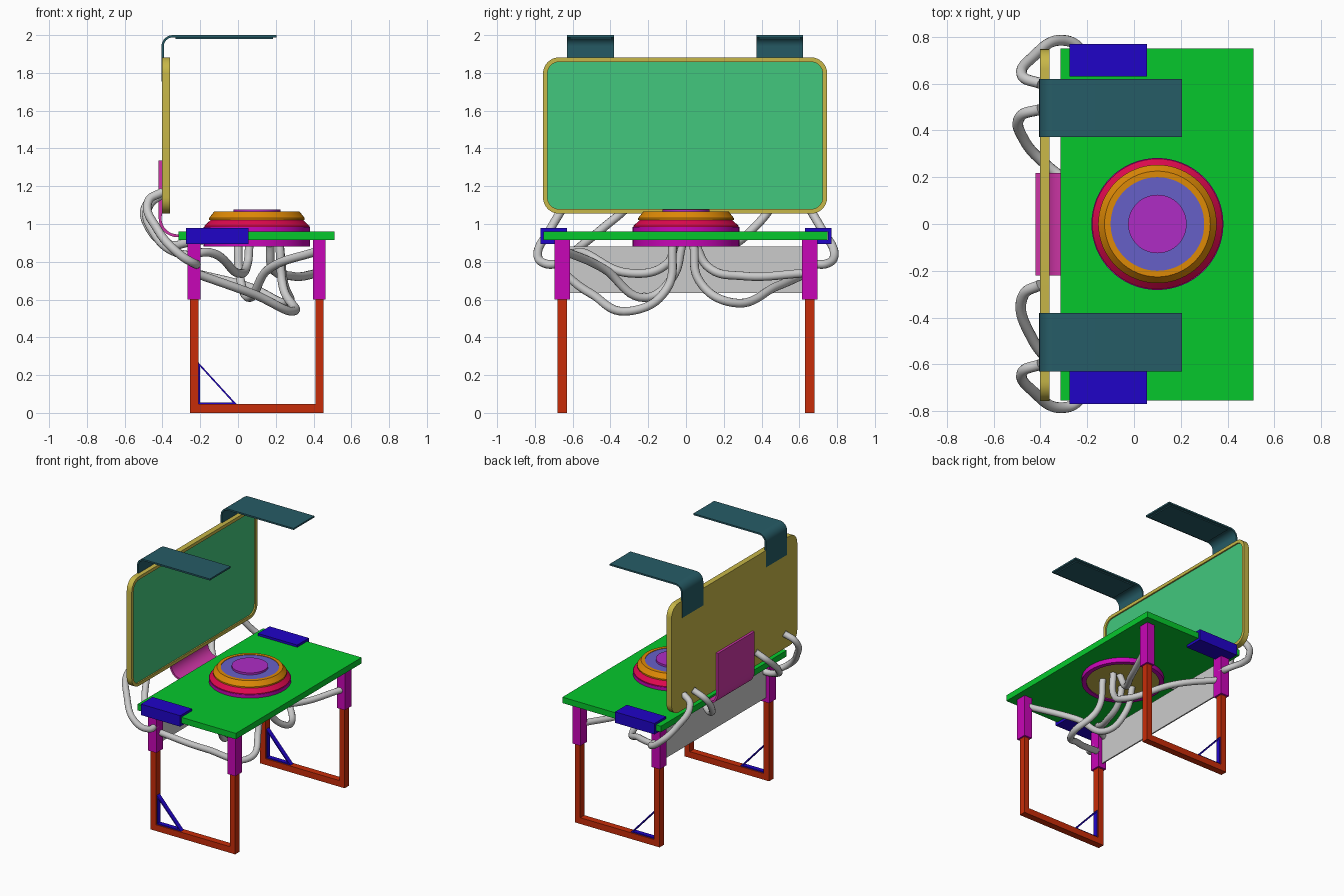
import bpy, bmesh, math

if "Cube" in bpy.data.objects:
    bpy.data.objects.remove(bpy.data.objects["Cube"])


def mat(name, *rgb):
    """Screen colour turned into a linear diffuse colour."""
    m = bpy.data.materials.new(name)
    m.diffuse_color = [min(1, c / .9) ** 2.2 for c in rgb] + [1]
    m.use_nodes = True
    m.node_tree.nodes["Principled BSDF"].inputs["Base Color"].default_value = m.diffuse_color
    return m


GREEN = mat("green", .05, .70, .17)
MAGENTA = mat("magenta", .70, .05, .64)
RED = mat("rust", .70, .17, .06)
BLUE = mat("blue", .13, .04, .70)
OLIVE = mat("olive", .70, .64, .26)
SCREEN = mat("screen green", .24, .70, .44)
TEAL = mat("teal", .15, .325, .36)
PINK = mat("pink", .72, .20, .58)
CRIMSON = mat("crimson", .78, .06, .28)
ORANGE = mat("orange", .78, .48, .05)
LILAC = mat("lilac", .36, .34, .70)
PURPLE = mat("purple", .61, .17, .69)


def finish(name, bm, material=None, smooth=False):
    bmesh.ops.recalc_face_normals(bm, faces=bm.faces)
    me = bpy.data.meshes.new(name)
    bm.to_mesh(me)
    bm.free()
    ob = bpy.data.objects.new(name, me)
    bpy.context.collection.objects.link(ob)
    if material:
        me.materials.append(material)
    if smooth:
        bpy.ops.object.select_all(action='DESELECT')
        ob.select_set(True)
        bpy.context.view_layer.objects.active = ob
        bpy.ops.object.shade_smooth_by_angle(angle=math.radians(25))
    return ob


def box(name, x, y, z, material=None):
    bm = bmesh.new()
    bmesh.ops.create_cube(bm, size=1)
    for v in bm.verts:
        v.co = [(a + b) / 2 + c * (b - a) for (a, b), c in zip((x, y, z), v.co)]
    return finish(name, bm, material)


def extrude(name, pts, vec, material, smooth=False):
    """Closed outline of 3D points pushed along a vector."""
    bm = bmesh.new()
    f = bm.faces.new([bm.verts.new(p) for p in pts])
    new = bmesh.ops.extrude_face_region(bm, geom=[f], use_keep_orig=True)["geom"]
    bmesh.ops.translate(bm, vec=vec, verts=[v for v in new if isinstance(v, bmesh.types.BMVert)])
    return finish(name, bm, material, smooth)


def arc(cx, cy, r, a0, a1, n=8):
    return [(cx + r * math.cos(math.radians(a0 + (a1 - a0) * i / n)),
             cy + r * math.sin(math.radians(a0 + (a1 - a0) * i / n))) for i in range(n + 1)]


def lathe(name, profile, material, n=64):
    """Profile of (radius, z) spun around the hub axis."""
    bm = bmesh.new()
    vs = [bm.verts.new((r, 0, z)) for r, z in profile]
    es = [bm.edges.new(p) for p in zip(vs, vs[1:])]
    bmesh.ops.spin(bm, geom=vs + es, axis=(0, 0, 1), cent=(0, 0, 0), steps=n, angle=math.tau)
    bmesh.ops.remove_doubles(bm, verts=bm.verts, dist=1e-5)
    bmesh.ops.translate(bm, vec=(.1, 0, 0), verts=bm.verts)
    return finish(name, bm, material, True)


def cable(name, pts, r=.023):
    cu = bpy.data.curves.new(name, 'CURVE')
    cu.dimensions = '3D'
    cu.bevel_depth, cu.bevel_resolution, cu.resolution_u = r, 4, 10
    cu.use_fill_caps = True
    sp = cu.splines.new('BEZIER')
    sp.bezier_points.add(len(pts) - 1)
    for bp, p in zip(sp.bezier_points, pts):
        bp.co = p
        bp.handle_left_type = bp.handle_right_type = 'AUTO'
    bpy.context.collection.objects.link(bpy.data.objects.new(name, cu))


# Table top and rear modesty panel
box("table_top", (-.315, .51), (-.755, .75), (.915, .96), GREEN)
box("modesty_panel", (-.24, -.23), (-.63, .63), (.635, .88))

for s, side in ((1, "left"), (-1, "right")):
    def ys(a, b):
        return sorted((s * a, s * b))
    # Leg frames, sleeves and corner braces
    for (a, b), pos in (((-.255, -.21), "back"), ((.41, .452), "front")):
        box(f"{side}_{pos}_leg", (a, b), ys(.63, .68), (.045, .62), RED)
        box(f"{side}_{pos}_leg_sleeve", (a - .012, b + .012), ys(.615, .695), (.60, .915), MAGENTA)
    box(f"{side}_foot_bar", (-.255, .452), ys(.63, .68), (0, .047), RED)
    bm = bmesh.new()
    tri = [[(-.21, .047), (-.21, .268), (-.008, .047)], [(-.202, .056), (-.202, .247), (-.028, .056)]]
    v = [[[bm.verts.new((x, y, z)) for x, z in t] for t in tri] for y in ys(.638, .672)]
    for i in range(3):
        j = (i + 1) % 3
        for k in (0, 1):
            bm.faces.new((v[k][0][i], v[k][0][j], v[k][1][j], v[k][1][i]))
            bm.faces.new((v[0][k][i], v[0][k][j], v[1][k][j], v[1][k][i]))
    finish(f"{side}_corner_brace", bm, BLUE)
    # Clamp wrapped over the table edge
    c = [(.63, .978), (.77, .978), (.77, .895), (.63, .895), (.63, .914), (.752, .914), (.752, .961), (.63, .961)]
    extrude(f"{side}_edge_clamp", [(-.275, s * y, z) for y, z in c], (.33, 0, 0), BLUE)
    # Overhead lamp arm
    y0, y1 = (.372, .62) if s > 0 else (-.63, -.38)
    prof = [(-.405, 1.755)] + arc(-.345, 1.94, .06, 180, 90) + [(.205, 2), (.205, 1.988)] \
        + arc(-.345, 1.94, .048, 90, 180) + [(-.393, 1.755)]
    extrude(f"{side}_lamp_arm", [(x, y0, z) for x, z in prof], (0, y1 - y0, 0), TEAL, True)
    box(f"{side}_lamp_panel", (-.33, .185), (y0 + .015, y1 - .015), (1.98, 1.989), TEAL)


# Display with rounded corners and recessed face
def rounded(y0, y1, z0, z1, r):
    return (arc(y1 - r, z1 - r, r, 0, 90) + arc(y0 + r, z1 - r, r, 90, 180)
            + arc(y0 + r, z0 + r, r, 180, 270) + arc(y1 - r, z0 + r, r, 270, 360))


bm = bmesh.new()
outer, inner = rounded(-.757, .747, 1.055, 1.882, .085), rounded(-.733, .723, 1.079, 1.858, .061)
rings = [[bm.verts.new((x, y, z)) for y, z in o]
         for x, o in ((-.402, outer), (-.36, outer), (-.36, inner), (-.375, inner))]
n = len(outer)
for a, b in zip(rings, rings[1:]):
    for i in range(n):
        bm.faces.new((a[i], a[(i + 1) % n], b[(i + 1) % n], b[i]))
bm.faces.new(rings[0])
bm.faces.new(rings[-1])
finish("display_frame", bm, OLIVE, True)
extrude("display_glass", [(-.374, y, z) for y, z in inner], (.004, 0, 0), SCREEN)

# Curved bracket joining display to table
prof = [(-.42, 1.335)] + arc(-.32, 1.03, .10, 180, 270) + [(-.31, .93), (-.31, .945)] \
    + arc(-.32, 1.03, .085, 270, 180) + [(-.402, 1.06), (-.402, 1.335)]
extrude("display_bracket", [(x, -.22, z) for x, z in prof], (0, .437, 0), PINK, True)

# Round hub set through the table
lathe("hub_body", [(0, .895), (.25, .895), (.25, .88), (.282, .88), (.282, .985), (.2, .985)], MAGENTA)
lathe("hub_underside", [(0, .886), (.249, .886), (.249, .894)], OLIVE)
lathe("hub_lower_ring", [(.2, .984), (.278, .984), (.278, .99), (.238, 1.028), (.2, 1.028)], CRIMSON)
lathe("hub_upper_ring", [(.19, 1.022), (.253, 1.022), (.253, 1.032), (.226, 1.066), (.2, 1.066), (.2, 1.05)], ORANGE)
lathe("hub_plate", [(.2, 1.05), (.2, 1.063), (0, 1.063)], LILAC)
lathe("hub_button", [(.125, 1.06), (.125, 1.078), (0, 1.078)], PURPLE)

# Cables from display back to legs and hub
for s, side in ((1, "left"), (-1, "right")):
    cable(f"{side}_display_cable", [(-.40, s * .60, 1.17), (-.475, s * .63, 1.12), (-.425, s * .72, .97),
                                    (-.31, s * .785, .84), (-.23, s * .745, .79), (-.22, s * .66, .79)])
cable("left_hub_display_cable", [(-.40, .49, 1.16), (-.485, .46, 1.1), (-.47, .36, .98), (-.36, .24, .89),
                                 (-.25, .16, .905), (-.16, .1, .92)])
cable("right_hub_display_cable", [(-.40, -.26, 1.16), (-.47, -.30, 1.1), (-.455, -.45, .97), (-.3, -.6, .84),
                                  (-.15, -.55, .85), (0, -.3, .74), (.05, -.1, .79), (.06, -.06, .89)])
# Cables from hub to leg sleeves
cable("front_left_hub_cable", [(.17, .05, .89), (.18, .12, .77), (.28, .3, .725), (.43, .64, .74)])
cable("back_left_hub_cable", [(.22, .04, .89), (.24, .07, .7), (.27, .24, .585), (.05, .48, .67), (-.23, .64, .74)])
cable("front_right_hub_cable", [(0, -.02, .89), (.01, -.07, .72), (.06, -.22, .61), (.16, -.43, .76), (.43, -.65, .86)])
cable("back_right_hub_cable", [(.22, -.07, .89), (.24, -.1, .66), (.3, -.29, .54), (.08, -.5, .63), (-.23, -.65, .74)])
